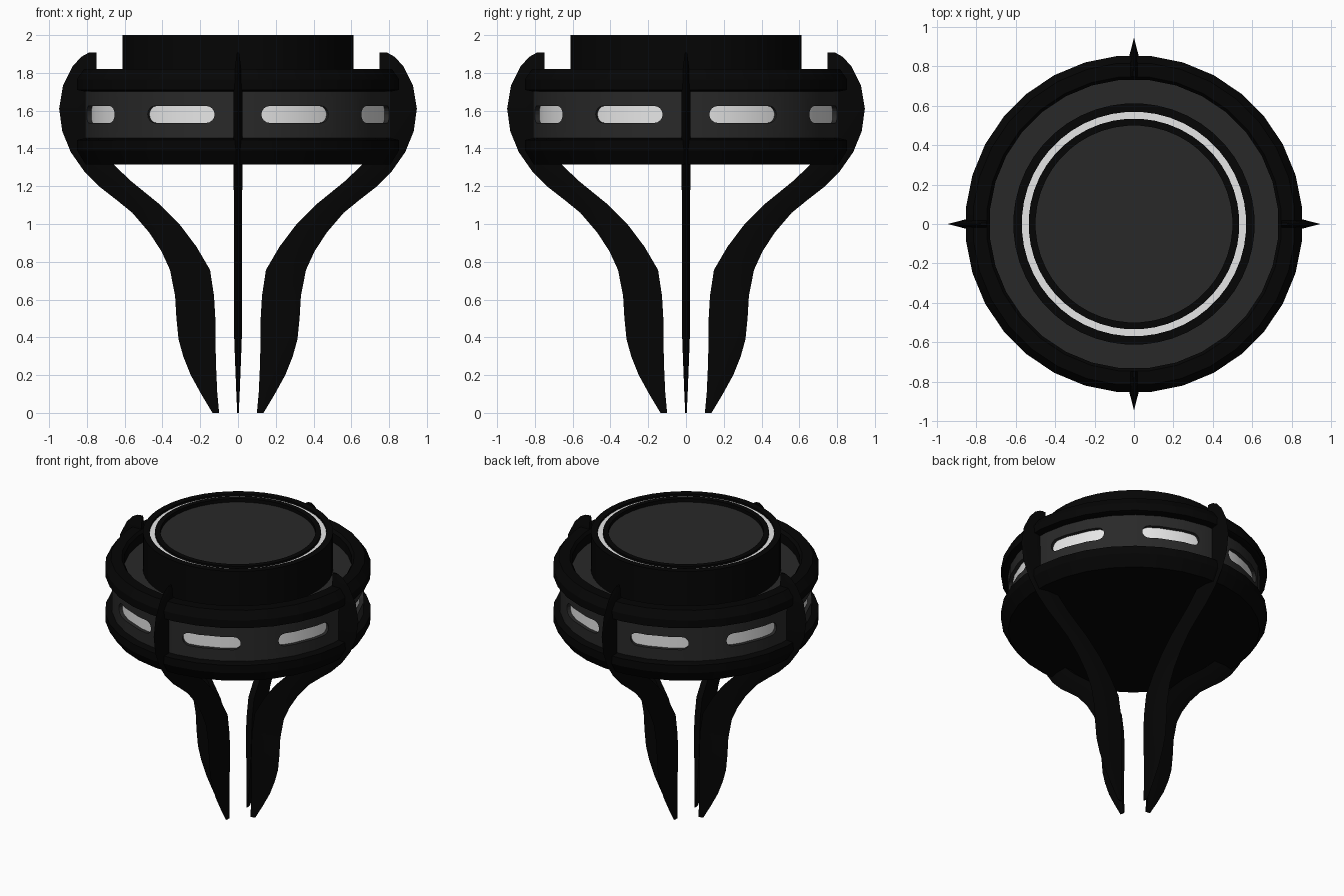
import bpy, bmesh, math
from mathutils import Matrix, Vector

cube = bpy.data.objects.get("Cube")
if cube:
    bpy.data.objects.remove(cube)


def material(name, value):
    m = bpy.data.materials.new(name)
    m.use_nodes = True
    colour = (value, value, value, 1)
    m.diffuse_color = colour
    m.node_tree.nodes["Principled BSDF"].inputs["Base Color"].default_value = colour
    return m


black = material("black", 0.0015)
grey = material("dark grey", 0.022)
white = material("light white", 0.8)


def finish(name, bm, mat):
    bmesh.ops.remove_doubles(bm, verts=bm.verts, dist=1e-5)
    bmesh.ops.recalc_face_normals(bm, faces=bm.faces)
    mesh = bpy.data.meshes.new(name)
    bm.to_mesh(mesh)
    bm.free()
    mesh.materials.append(mat)
    obj = bpy.data.objects.new(name, mesh)
    bpy.context.collection.objects.link(obj)
    return obj


def smooth(obj, angle=30):
    bpy.ops.object.select_all(action="DESELECT")
    obj.select_set(True)
    bpy.context.view_layer.objects.active = obj
    bpy.ops.object.shade_smooth_by_angle(angle=math.radians(angle))


def lathe(name, profile, mat, segments=32):
    """Spin a closed (radius, height) outline about z, flats facing the axes."""
    bm = bmesh.new()
    verts = [bm.verts.new((r, 0, z)) for r, z in profile]
    edges = [bm.edges.new((verts[i - 1], verts[i])) for i in range(len(verts))
             if profile[i - 1][0] + profile[i][0] > 0]
    bmesh.ops.spin(bm, geom=verts + edges, cent=(0, 0, 0), axis=(0, 0, 1),
                   angle=math.tau, steps=segments)
    bmesh.ops.rotate(bm, verts=bm.verts, matrix=Matrix.Rotation(math.pi / segments, 3, "Z"))
    obj = finish(name, bm, mat)
    smooth(obj)
    return obj


def box_ring(name, r0, r1, z0, z1, mat, segments=32):
    return lathe(name, [(r0, z0), (r1, z0), (r1, z1), (r0, z1)], mat, segments)


# Head: collars above and below the lit band
lathe("upper_collar", [(0.735, 1.70), (0.81, 1.70), (0.857, 1.71), (0.857, 1.765),
                       (0.82, 1.82), (0.75, 1.82), (0.735, 1.80)], black)
lathe("lower_collar", [(0, 1.315), (0.81, 1.315), (0.857, 1.39), (0.857, 1.445),
                       (0.81, 1.455), (0, 1.455)], black)
lathe("recessed_floor", [(0, 1.70), (0.74, 1.70), (0.74, 1.735), (0, 1.735)], grey)

# Lit band with rounded windows
box_ring("light_strip", 0.74, 0.788, 1.455, 1.70, white)
band = box_ring("window_band", 0.778, 0.813, 1.452, 1.705, grey)

bm = bmesh.new()
half, radius = 0.147, 0.045
outline = []
for side in (1, -1):
    for k in range(9):
        a = math.radians(-90 + k * 22.5)
        outline.append((side * (half + radius * math.cos(a)), side * radius * math.sin(a)))
for n in range(8):
    turn = Matrix.Rotation(math.radians(22.5 + 45 * n), 4, "Z")
    rings = [[bm.verts.new(turn @ Vector((d, u, 1.58 + v))) for u, v in outline]
             for d in (0.6, 0.95)]
    bm.faces.new(rings[0])
    bm.faces.new(rings[1])
    for i in range(len(outline)):
        bm.faces.new((rings[0][i - 1], rings[0][i], rings[1][i], rings[1][i - 1]))
cutter = finish("window_cutter", bm, grey)
cutter.hide_render = True
cut = band.modifiers.new("windows", "BOOLEAN")
cut.operation, cut.solver, cut.object = "DIFFERENCE", "EXACT", cutter
bpy.ops.object.select_all(action="DESELECT")
band.select_set(True)
bpy.context.view_layer.objects.active = band
bpy.ops.object.modifier_apply(modifier=cut.name)
bpy.data.objects.remove(cutter)
smooth(band)

# Top drum with grooved light ring and sunken centre plate
lathe("drum", [(0, 1.72), (0.613, 1.72), (0.613, 2.0), (0.57, 2.0), (0.57, 1.975),
               (0.535, 1.975), (0.535, 2.0), (0.5, 2.0), (0.5, 1.96), (0, 1.96)], black, 48)
box_ring("light_ring", 0.535, 0.57, 1.97, 1.985, white, 48)
lathe("centre_plate", [(0, 1.95), (0.5, 1.95), (0.5, 1.975), (0, 1.975)], grey, 48)

# Curved legs: (outer x, outer z, inner x, inner z, half thickness)
stations = [
    (0.135, 0.0, 0.10, 0.0, 0.004), (0.195, 0.1, 0.11, 0.11, 0.009),
    (0.25, 0.2, 0.115, 0.22, 0.013), (0.29, 0.3, 0.118, 0.32, 0.017),
    (0.315, 0.39, 0.118, 0.4, 0.02), (0.326, 0.5, 0.12, 0.5, 0.022),
    (0.333, 0.62, 0.127, 0.62, 0.022), (0.36, 0.757, 0.148, 0.757, 0.022),
    (0.405, 0.855, 0.22, 0.88, 0.022), (0.47, 0.955, 0.307, 0.995, 0.022),
    (0.56, 1.06, 0.41, 1.1, 0.022), (0.64, 1.125, 0.49, 1.165, 0.022),
    (0.73, 1.195, 0.57, 1.23, 0.023), (0.815, 1.28, 0.65, 1.307, 0.025),
    (0.885, 1.38, 0.72, 1.38, 0.025), (0.93, 1.49, 0.75, 1.48, 0.025),
    (0.947, 1.61, 0.75, 1.61, 0.025), (0.926, 1.735, 0.75, 1.735, 0.022),
    (0.875, 1.835, 0.75, 1.82, 0.017), (0.83, 1.885, 0.75, 1.87, 0.01),
    (0.79, 1.907, 0.75, 1.907, 0.006),
]


def leg(name, angle):
    bm = bmesh.new()
    turn = Matrix.Rotation(angle, 4, "Z")
    rings = []
    for ox, oz, ix, iz, t in stations:
        inner, outer = Vector((ix, 0, iz)), Vector((ox, 0, oz))
        mid = inner.lerp(outer, 0.5)
        points = [(inner, -t), (mid, -t), (outer, 0), (mid, t), (inner, t)]
        rings.append([bm.verts.new(turn @ (p + Vector((0, w, 0)))) for p, w in points])
    for low, high in zip(rings, rings[1:]):
        for i in range(5):
            bm.faces.new((low[i - 1], low[i], high[i], high[i - 1]))
    bm.faces.new(rings[0])
    bm.faces.new(rings[-1])
    smooth(finish(name, bm, black))


for i, side in enumerate(("left", "back", "right", "front")):
    leg(side + "_leg", i * math.pi / 2)
